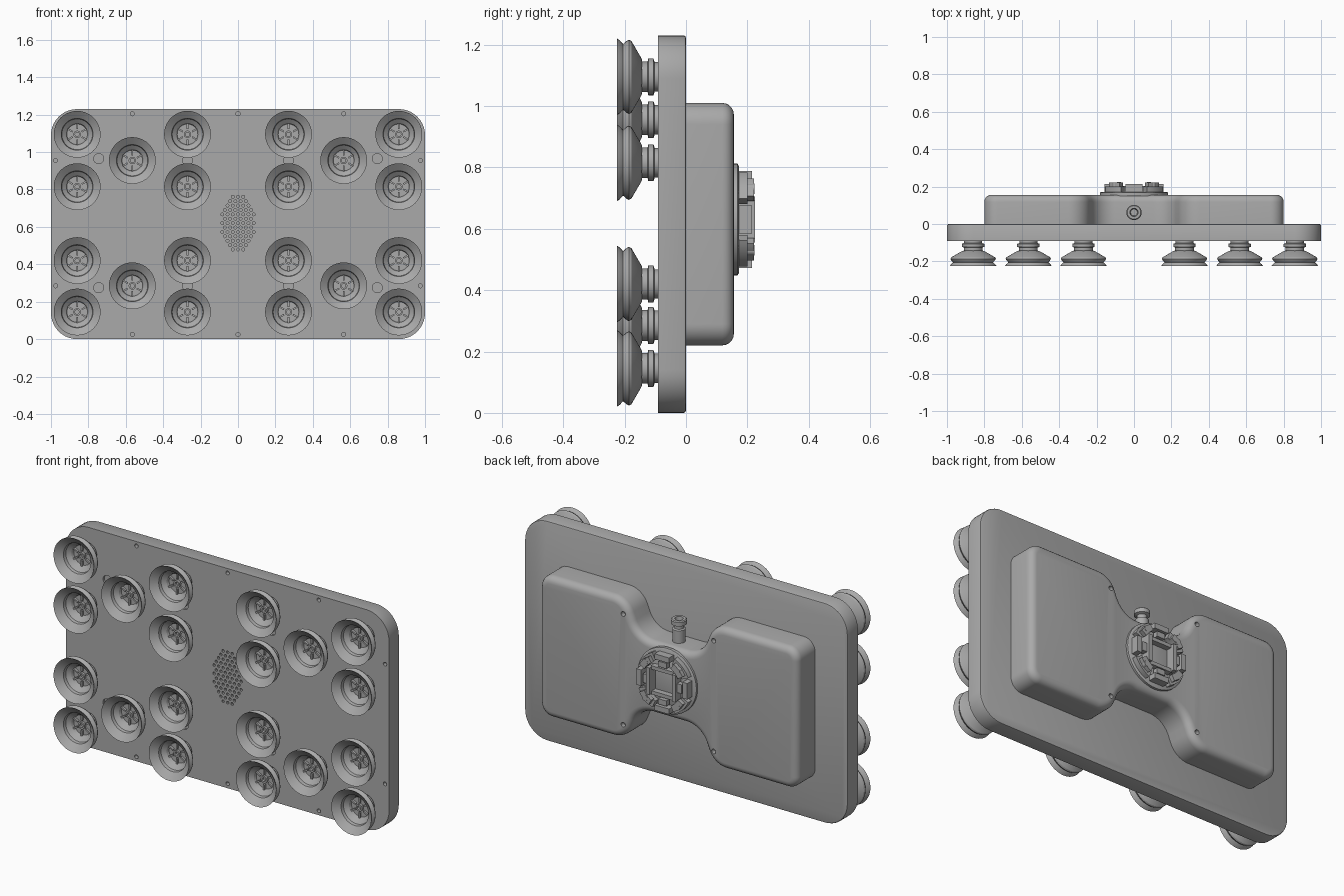
import bpy, bmesh, math
from mathutils import Vector, Matrix

cube = bpy.data.objects.get("Cube")
if cube:
    bpy.data.objects.remove(cube, do_unlink=True)

grey = bpy.data.materials.new("mid grey")
grey.use_nodes = True
GREY = (0.4, 0.4, 0.4, 1)
grey.diffuse_color = GREY
grey.node_tree.nodes["Principled BSDF"].inputs["Base Color"].default_value = GREY
MID = 0.615
parts = []


def add_object(name, mesh, loc=(0, 0, 0)):
    if not mesh.materials:
        mesh.materials.append(grey)
    ob = bpy.data.objects.new(name, mesh)
    ob.location = loc
    bpy.context.collection.objects.link(ob)
    parts.append(ob)
    return ob


def finish(name, bm, loc=(0, 0, 0)):
    bmesh.ops.recalc_face_normals(bm, faces=bm.faces)
    mesh = bpy.data.meshes.new(name)
    bm.to_mesh(mesh)
    bm.free()
    return add_object(name, mesh, loc)


def rounded(corners, seg=10):
    """Outline with a fillet at each (x, z, radius) corner."""
    out = []
    for i, (x, z, r) in enumerate(corners):
        p = Vector((x, z))
        a = (Vector(corners[i - 1][:2]) - p).normalized()
        b = (Vector(corners[(i + 1) % len(corners)][:2]) - p).normalized()
        half = a.angle(b) / 2
        mid = p + (a + b).normalized() * r / math.sin(half)
        s = p + a * r / math.tan(half) - mid
        e = p + b * r / math.tan(half) - mid
        turn = s.angle_signed(e)
        for k in range(seg + 1):
            out.append(mid + Matrix.Rotation(-turn * k / seg, 2) @ s)
    return out


def prism(bm, pts, y0, y1):
    base = bm.faces.new([bm.verts.new((p[0], y0, p[1])) for p in pts])
    geo = bmesh.ops.extrude_face_region(bm, geom=[base])["geom"]
    top = [v for v in geo if isinstance(v, bmesh.types.BMVert)]
    bmesh.ops.translate(bm, verts=top, vec=(0, y1 - y0, 0))
    if base.is_valid and not any(len(e.link_faces) > 1 for e in base.edges):
        bm.faces.new(base.verts)


def bevel_back(bm, y, size, seg):
    edges = [e for e in bm.edges if all(abs(v.co.y - y) < 1e-5 for v in e.verts)]
    bmesh.ops.bevel(bm, geom=edges, offset=size, segments=seg, profile=0.5, affect='EDGES')


def lathe(bm, profile, seg=40):
    """Spin a (radius, y) profile about the y axis."""
    vs = [bm.verts.new((r, y, 0)) for r, y in profile]
    es = [bm.edges.new(p) for p in zip(vs, vs[1:])]
    bmesh.ops.spin(bm, geom=vs + es, cent=(0, 0, 0), axis=(0, 1, 0),
                   angle=math.tau, steps=seg, use_duplicate=False)
    bmesh.ops.remove_doubles(bm, verts=bm.verts, dist=1e-5)


def box(bm, center, size, angle=0):
    m = Matrix.Rotation(angle, 4, 'Y') @ Matrix.Translation(center)
    bmesh.ops.create_cube(bm, size=1, matrix=m @ Matrix.Diagonal((*size, 1)))


def cylinder(bm, x, y, z, r, depth, seg=12):
    m = Matrix.Translation((x, y, z)) @ Matrix.Rotation(math.pi / 2, 4, 'X')
    bmesh.ops.create_cone(bm, cap_ends=True, segments=seg, radius1=r, radius2=r,
                          depth=depth, matrix=m)


def arc(r0, r1, a0, a1, seg=10):
    """Outline of a ring segment in degrees."""
    ang = [math.radians(a0 + (a1 - a0) * k / seg) for k in range(seg + 1)]
    return ([(r1 * math.cos(a), r1 * math.sin(a)) for a in ang]
            + [(r0 * math.cos(a), r0 * math.sin(a)) for a in reversed(ang)])


def cut(ob, bm):
    tool = finish("hole_cutter", bm)
    tool.hide_render = True
    mod = ob.modifiers.new("holes", 'BOOLEAN')
    mod.object, mod.solver = tool, 'EXACT'
    bpy.context.view_layer.objects.active = ob
    bpy.ops.object.modifier_apply(modifier=mod.name)
    parts.remove(tool)
    bpy.data.objects.remove(tool, do_unlink=True)


# Mounting plate
bm = bmesh.new()
prism(bm, rounded([(-1, 0, .14), (-1, 1.23, .14), (1, 1.23, .14), (1, 0, .14)]), -.092, 0)
bevel_back(bm, 0, .008, 2)
plate = finish("mounting_plate", bm)

# Screw holes, sensor holes and the perforated centre
bm = bmesh.new()
for side in (-1, 1):
    for z in (.285, .955):
        cylinder(bm, side * .975, -.09, z, .011, .04)
        cylinder(bm, side * .745, -.09, z + math.copysign(.01, z - MID), .027, .02, 20)
        cylinder(bm, side * .27, -.09, z, .027, .02, 20)
    for x in (-.565, 0, .565):
        cylinder(bm, x, -.09, MID + side * .59, .011, .04)
for row in range(-6, 7):
    for col in range(-3, 4):
        x, z = col * .028 + (row % 2) * .014, row * .0235
        if (x / .098) ** 2 + (z / .15) ** 2 < 1:
            cylinder(bm, x, -.09, MID + z + .005, .008, .03, 8)
cut(plate, bm)

# Rear housing with a narrow waist
top = [(-.8, .395, .07), (-.27, .395, .12), (-.19, .2, .13),
       (.19, .2, .13), (.27, .395, .12), (.8, .395, .07)]
bottom = [(x, -z, r) for x, z, r in reversed(top)]
bm = bmesh.new()
prism(bm, [(p.x, p.y + MID) for p in rounded(top + bottom)], -.002, .156)
bevel_back(bm, .156, .038, 5)
housing = finish("rear_housing", bm)
bm = bmesh.new()
for x in (-.28, .28):
    for z in (-.31, .31):
        cylinder(bm, x, .155, MID + z, .013, .05, 16)
cut(housing, bm)

# Suction cup: flared lip, bellows, stem and hollow inside
bm = bmesh.new()
lathe(bm, [(0, -.145), (.055, -.145), (.06, -.16), (.082, -.178), (.085, -.195),
           (.125, -.225), (.119, -.216), (.107, -.205), (.117, -.194), (.121, -.186),
           (.117, -.178), (.062, -.146), (.05, -.143), (.05, -.125), (.06, -.123),
           (.06, -.106), (.048, -.102), (.048, -.09)])
for k in range(6):
    box(bm, (.043, -.15, 0), (.03, .014, .009), k * math.pi / 3 + math.pi / 6)
lathe_hub = [(.011, -.144), (.011, -.158), (.02, -.158), (.02, -.144)]
hub = bmesh.new()
lathe(hub, lathe_hub, 16)
hub_mesh = bpy.data.meshes.new("hub")
hub.to_mesh(hub_mesh)
hub.free()
bm.from_mesh(hub_mesh)
bpy.data.meshes.remove(hub_mesh)
cup_mesh = None
spots = [(x, z) for x in (.27, .86) for z in (.145, .42, .815, 1.095)]
spots += [(.565, .285), (.565, .955)]
for side, label in ((1, "left"), (-1, "right")):
    for x, z in spots:
        if cup_mesh is None:
            cup_mesh = finish(f"suction_cup_{label}", bm, (x, 0, z)).data
        else:
            add_object(f"suction_cup_{label}", cup_mesh, (side * x, 0, z))

# Tool coupling: base disc, broken ring and clamps
HUB = (0, 0, .63)
bm = bmesh.new()
lathe(bm, [(0, .15), (.182, .15), (.182, .168), (.175, .172), (0, .172)], 48)
finish("coupling_base", bm, HUB)
bm = bmesh.new()
for k in range(4):
    prism(bm, arc(.125, .168, 90 * k + 24, 90 * k + 66), .168, .2)
    prism(bm, arc(.12, .155, 90 * k + 30, 90 * k + 60), .198, .222)
finish("coupling_ring", bm, HUB)
bm = bmesh.new()
for k in range(4):
    box(bm, (.143, .19, 0), (.03, .05, .09), k * math.pi / 2)
    box(bm, (.105, .195, 0), (.03, .03, .05), k * math.pi / 2)
for x in (-1, 1):
    box(bm, (x * .08, .197, 0), (.022, .055, .15))
    box(bm, (0, .187, x * .07), (.15, .035, .02))
finish("coupling_clamps", bm, HUB)
bm = bmesh.new()
for x in (-1, 1):
    for z in (-1, 1):
        cylinder(bm, x * .1, .195, z * .1, .017, .056, 16)
finish("coupling_pins", bm, HUB)

# Hose fitting standing in the upper notch
bm = bmesh.new()
lathe(bm, [(0, 0), (.034, 0), (.034, .085), (.026, .09), (.026, .108), (.041, .113),
           (.041, .135), (.036, .14), (.022, .14), (.018, .11), (0, .11)], 28)
fitting = finish("hose_fitting", bm, (0, .062, .80))
fitting.rotation_euler.x = math.pi / 2

# Smooth rounded surfaces, keep edges sharp
bpy.ops.object.select_all(action='DESELECT')
for ob in parts:
    ob.select_set(True)
bpy.context.view_layer.objects.active = plate
bpy.ops.object.shade_smooth_by_angle(angle=math.radians(32))
